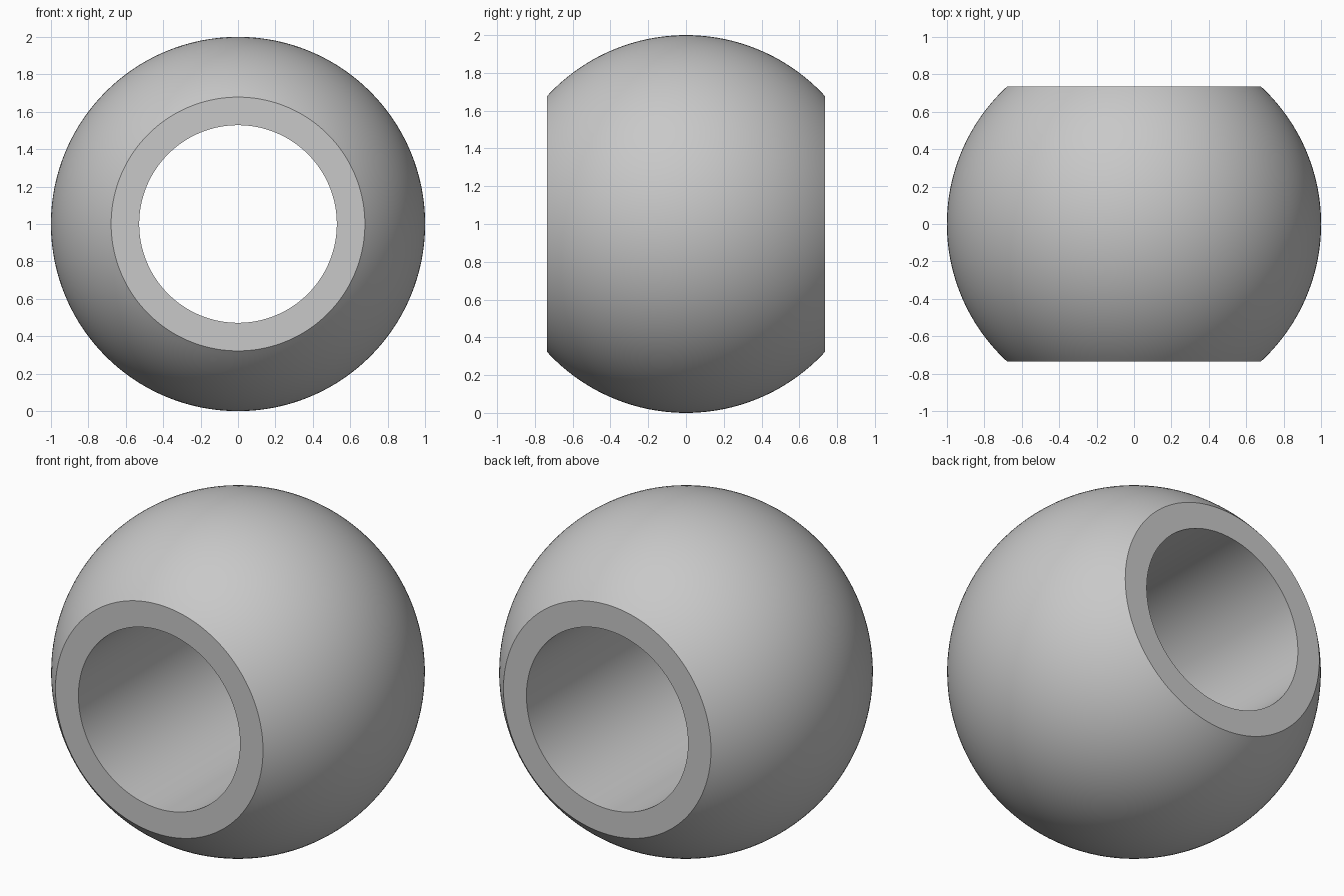
import bpy
import bmesh
from math import asin, cos, sin, pi, radians
from mathutils import Vector

cube = bpy.data.objects.get("Cube")
if cube:
    bpy.data.objects.remove(cube, do_unlink=True)

RADIUS = 1.0       # ball radius
HALF_WIDTH = 0.735  # flat ends at y = +/- this
BORE = 0.528       # through-hole radius
SEGMENTS = 160
ARC_STEPS = 48

# Plain grey finish
grey = bpy.data.materials.new("plain_grey")
grey.use_nodes = True
colour = (0.58, 0.58, 0.58, 1.0)
grey.diffuse_color = colour
grey.node_tree.nodes["Principled BSDF"].inputs["Base Color"].default_value = colour

# Cross-section: spherical outside arc, closed by the straight bore
limit = asin(HALF_WIDTH / RADIUS)
angles = [limit * (2 * i / ARC_STEPS - 1) for i in range(ARC_STEPS + 1)]
profile = [(RADIUS * cos(a), RADIUS * sin(a)) for a in angles]
profile += [(BORE, HALF_WIDTH), (BORE, -HALF_WIDTH)]

# Revolve the section about the y axis
bm = bmesh.new()
verts = [bm.verts.new((r, y, 0)) for r, y in profile]
edges = [bm.edges.new((v, verts[(i + 1) % len(verts)])) for i, v in enumerate(verts)]
bmesh.ops.spin(bm, geom=verts + edges, cent=Vector(), axis=Vector((0, 1, 0)),
               angle=2 * pi, steps=SEGMENTS, use_merge=True)
bmesh.ops.remove_doubles(bm, verts=bm.verts[:], dist=0.0001)
bmesh.ops.recalc_face_normals(bm, faces=bm.faces[:])
mesh = bpy.data.meshes.new("bored_ball")
bm.to_mesh(mesh)
bm.free()

ball = bpy.data.objects.new("bored_ball", mesh)
ball.location.z = RADIUS
mesh.materials.append(grey)
bpy.context.collection.objects.link(ball)

# Smooth curved walls, crisp rims
bpy.ops.object.select_all(action='DESELECT')
ball.select_set(True)
bpy.context.view_layer.objects.active = ball
bpy.ops.object.shade_smooth_by_angle(angle=radians(30))
